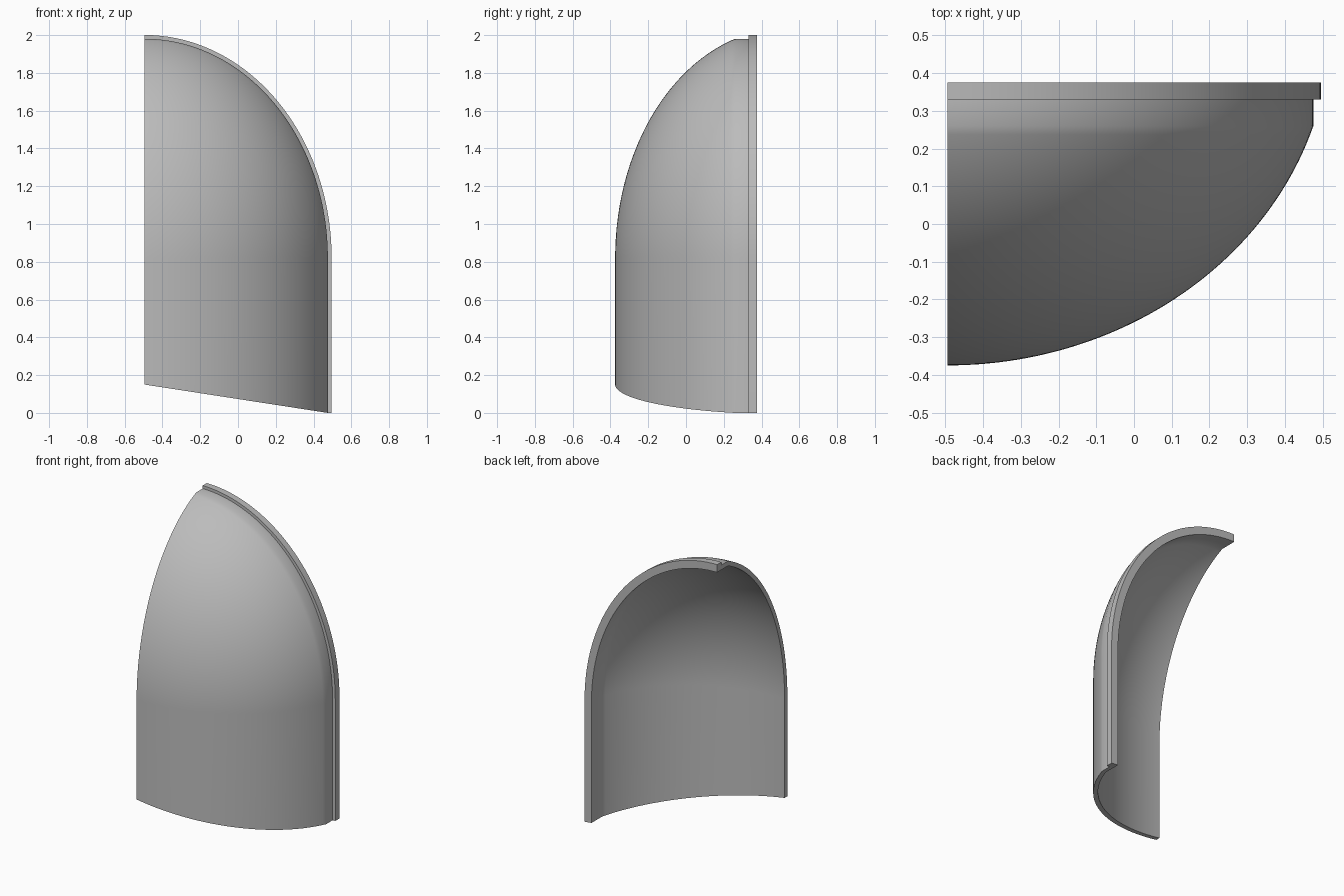
import bpy, bmesh, math

cube = bpy.data.objects.get("Cube")
if cube:
    bpy.data.objects.remove(cube, do_unlink=True)

CUT_X = -0.495            # flat side where the shell is sliced
SPRING_Z = 0.82           # height where the straight wall becomes a dome
CENTRE_Y, SHOULDER_Y = 0.53, 0.26
STEP_Y, BACK_Y = 0.33, 0.375
RADII = (1.017, 0.905, 1.216)
WALL, LIP = 0.03, 0.02
ROWS, ARCH = 48, 64

grey = bpy.data.materials.new("plain grey")
grey.use_nodes = True
colour = (0.5, 0.5, 0.5, 1)
grey.diffuse_color = colour
grey.node_tree.nodes["Principled BSDF"].inputs["Base Color"].default_value = colour


def arch(y, width, rise):
    """Half arch at depth y, starting on the slanted base."""
    foot = max(0, 0.15 * (1 - width / 0.97))
    points = [(CUT_X + width, y, foot)]
    for k in range(ARCH + 1):
        t = math.pi / 2 * k / ARCH
        points.append((CUT_X + width * math.cos(t), y, SPRING_Z + rise * math.sin(t)))
    return points


def dome_rows(inset):
    """Arches from the front edge to the shoulder of an ellipsoid."""
    a, b, c = (r - inset for r in RADII)
    end = math.acos((CENTRE_Y - SHOULDER_Y) / b)
    rows = []
    for i in range(ROWS + 1):
        p = end * i / ROWS
        rows.append((CENTRE_Y - b * math.cos(p), a * math.sin(p), c * math.sin(p)))
    return rows


# Outer skin with stepped lip, and inner skin with matching rows
outer, inner = dome_rows(0), dome_rows(WALL)
_, w, h = outer[-1]
outer += [(STEP_Y, w, h), (STEP_Y, w + LIP, h + LIP), (BACK_Y, w + LIP, h + LIP)]
_, w, h = inner[-1]
inner += [(STEP_Y - 0.02, w, h), (STEP_Y, w, h), (BACK_Y, w, h)]
rows = outer + inner[::-1]

bm = bmesh.new()
grid = [[bm.verts.new(p) for p in arch(*row)] for row in rows]
n = len(grid)
for i in range(n):
    a, b = grid[i], grid[(i + 1) % n]
    for k in range(ARCH + 1):
        bm.faces.new((a[k], b[k], b[k + 1], a[k + 1]))

# Close the base and the sliced side between the skins
for i in range(n // 2 - 1):
    o, o2, q, q2 = grid[i], grid[i + 1], grid[n - 1 - i], grid[n - 2 - i]
    bm.faces.new((o[0], q[0], q2[0], o2[0]))
    bm.faces.new((o[-1], o2[-1], q2[-1], q[-1]))

bmesh.ops.remove_doubles(bm, verts=bm.verts, dist=0.00001)
bmesh.ops.dissolve_degenerate(bm, edges=bm.edges, dist=0.00001)
bmesh.ops.recalc_face_normals(bm, faces=bm.faces)
mesh = bpy.data.meshes.new("shell_panel")
bm.to_mesh(mesh)
bm.free()
mesh.materials.append(grey)
shell = bpy.data.objects.new("shell_panel", mesh)
bpy.context.collection.objects.link(shell)

# Smooth shading with crisp rims
bpy.context.view_layer.objects.active = shell
shell.select_set(True)
bpy.ops.object.shade_smooth_by_angle(angle=math.radians(25))
